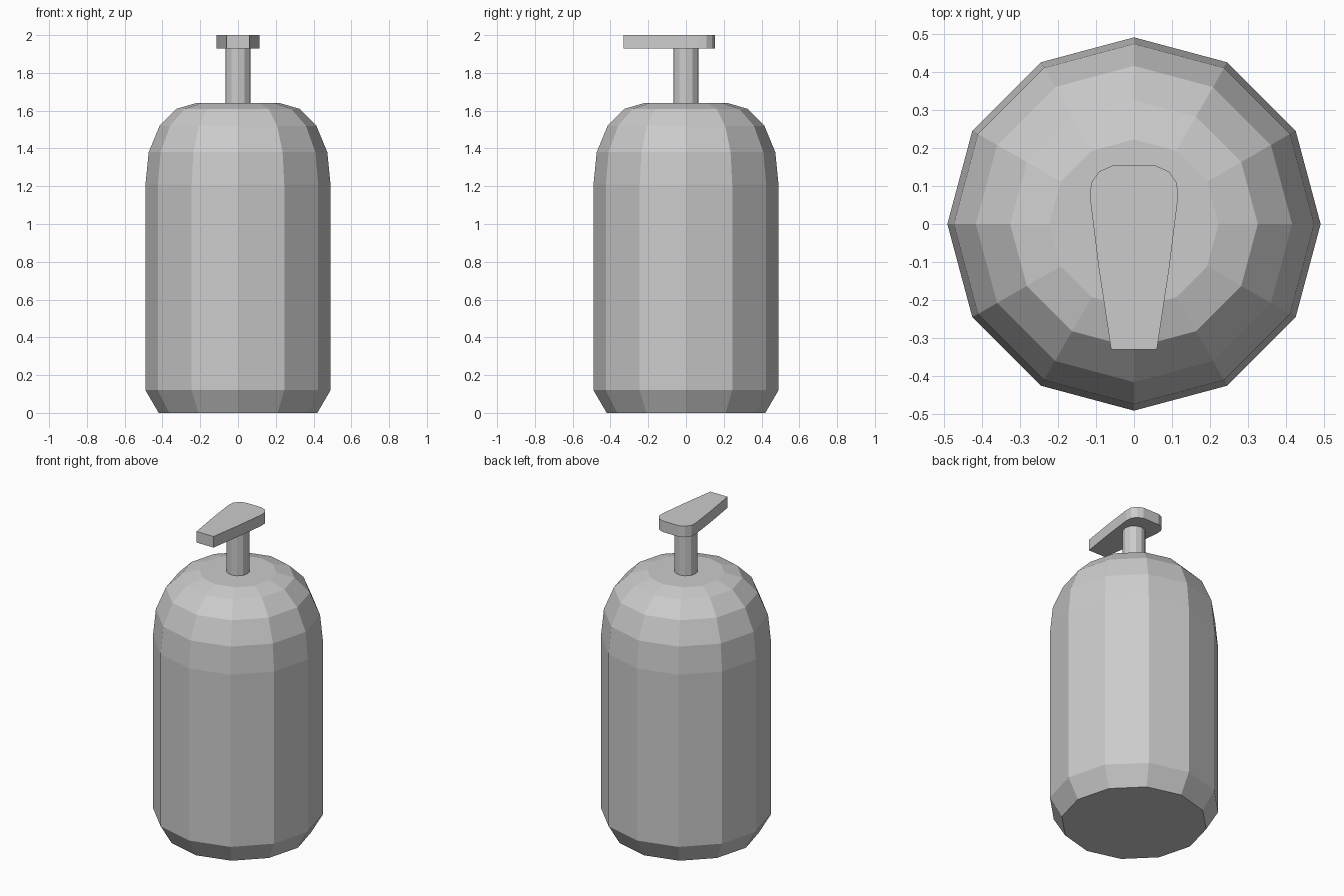
import bpy
import bmesh
from math import cos, sin, tau

SIDES = 12

cube = bpy.data.objects.get("Cube")
if cube:
    bpy.data.objects.remove(cube, do_unlink=True)

grey = bpy.data.materials.new("light_grey")
grey.use_nodes = True
colour = (0.6, 0.6, 0.6, 1)
grey.diffuse_color = colour
grey.node_tree.nodes["Principled BSDF"].inputs["Base Color"].default_value = colour


def loft(name, rings):
    """Join stacked rings of points with quads and cap both ends."""
    bm = bmesh.new()
    loops = [[bm.verts.new(p) for p in ring] for ring in rings]
    for low, high in zip(loops, loops[1:]):
        for i in range(len(low)):
            j = (i + 1) % len(low)
            bm.faces.new((low[i], low[j], high[j], high[i]))
    bm.faces.new(loops[0][::-1])
    bm.faces.new(loops[-1])
    bmesh.ops.recalc_face_normals(bm, faces=bm.faces)
    mesh = bpy.data.meshes.new(name)
    bm.to_mesh(mesh)
    bm.free()
    mesh.materials.append(grey)
    obj = bpy.data.objects.new(name, mesh)
    bpy.context.collection.objects.link(obj)
    return obj


def circle(radius, z):
    return [(radius * cos(tau * i / SIDES), radius * sin(tau * i / SIDES), z)
            for i in range(SIDES)]


# Bottle body: chamfered base, straight wall, faceted shoulder
profile = [(0.42, 0), (0.49, 0.12), (0.49, 1.21), (0.473, 1.38),
           (0.415, 1.52), (0.325, 1.61), (0.222, 1.64)]
loft("bottle_body", [circle(r, z) for r, z in profile])

# Pump stem
loft("pump_stem", [circle(0.067, 1.64), circle(0.067, 1.93)])

# Pump head: rounded at the back, tapering to the spout at the front
half = [(0.06, -0.33), (0.092, -0.12), (0.115, 0.065),
        (0.113, 0.108), (0.091, 0.138), (0.057, 0.153)]
outline = half + [(-x, y) for x, y in reversed(half)]
loft("pump_head", [[(x, y, z) for x, y in outline] for z in (1.93, 2.0)])
